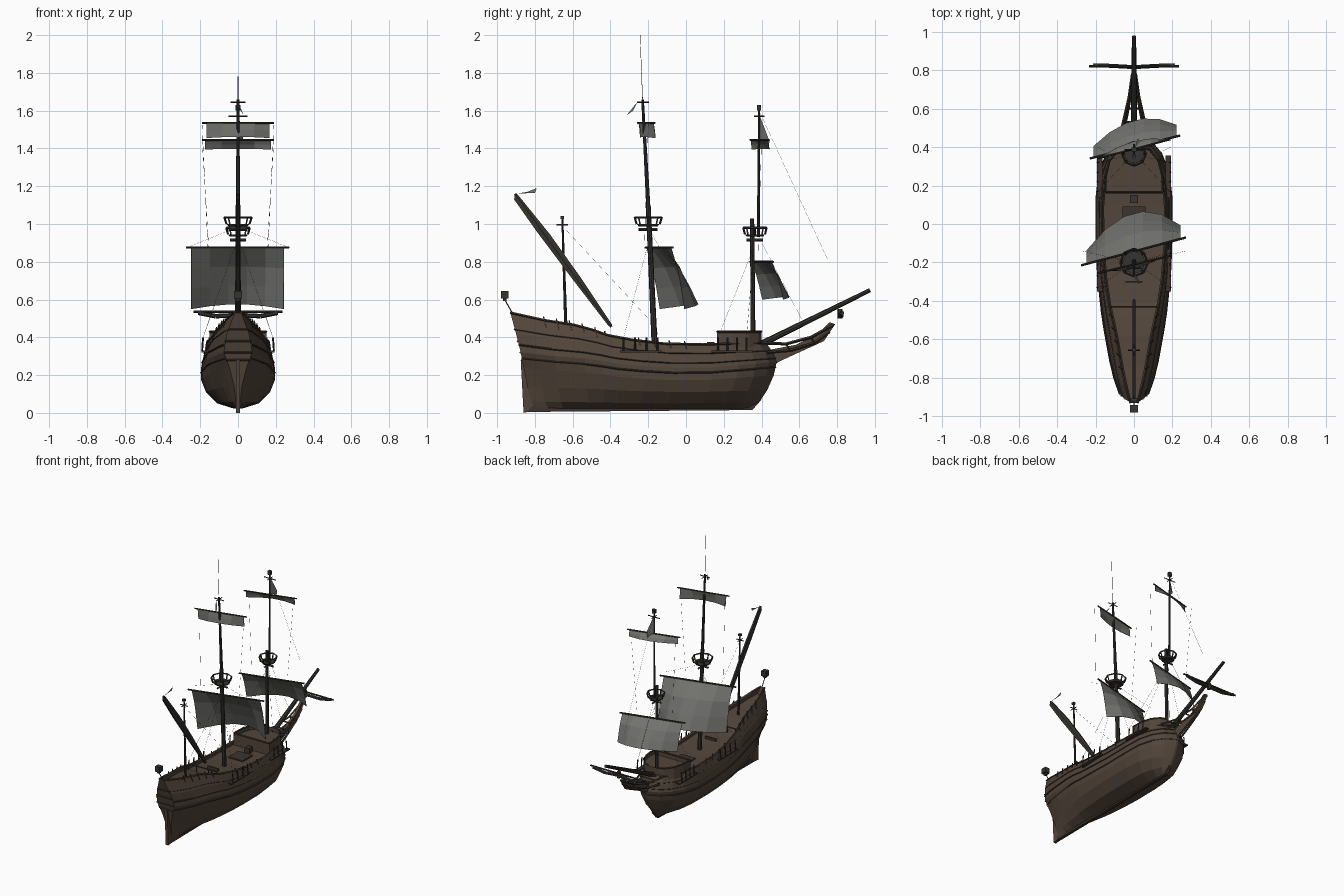
import bpy, bmesh, math
from mathutils import Vector, Matrix

if "Cube" in bpy.data.objects:
    bpy.data.objects.remove(bpy.data.objects["Cube"])


def material(name, rgb):
    m = bpy.data.materials.new(name)
    m.diffuse_color = (*rgb, 1)
    m.use_nodes = True
    m.node_tree.nodes["Principled BSDF"].inputs["Base Color"].default_value = m.diffuse_color
    return m


WOOD = material("brown_wood", (0.085, 0.06, 0.043))
DARK = material("dark_wood", (0.045, 0.034, 0.027))
SPAR = material("spar", (0.035, 0.033, 0.028))
SAIL = material("canvas", (0.17, 0.17, 0.16))


def finish(name, bm, mat, thickness=0):
    bmesh.ops.recalc_face_normals(bm, faces=bm.faces)
    me = bpy.data.meshes.new(name)
    bm.to_mesh(me)
    bm.free()
    ob = bpy.data.objects.new(name, me)
    bpy.context.collection.objects.link(ob)
    me.materials.append(mat)
    if thickness:
        s = ob.modifiers.new("thickness", 'SOLIDIFY')
        s.thickness, s.offset = thickness, -1
    return ob


def add_rod(bm, p, q, r1, r2=None, n=6):
    p, q = Vector(p), Vector(q)
    d = q - p
    m = Matrix.Translation((p + q) / 2) @ d.to_track_quat('Z', 'Y').to_matrix().to_4x4()
    bmesh.ops.create_cone(bm, cap_ends=True, segments=n, radius1=r1,
                          radius2=r1 if r2 is None else r2, depth=d.length, matrix=m)


def rods(name, paths, r, mat, n=6, mirror=False):
    bm = bmesh.new()
    for path in paths:
        for sx in ((1, -1) if mirror else (1,)):
            pts = [(p[0] * sx, p[1], p[2]) for p in path]
            for p, q in zip(pts, pts[1:]):
                add_rod(bm, p, q, r, n=n)
    return finish(name, bm, mat)


def spar(name, p, q, r1, r2, mat=SPAR, n=8):
    bm = bmesh.new()
    add_rod(bm, p, q, r1, r2, n)
    return finish(name, bm, mat)


def boxes(name, items, mat, mirror=False):
    bm = bmesh.new()
    for c, s in items:
        for sx in ((1, -1) if mirror else (1,)):
            m = Matrix.Translation((c[0] * sx, c[1], c[2])) @ Matrix.Diagonal((*s, 1))
            bmesh.ops.create_cube(bm, size=1, matrix=m)
    return finish(name, bm, mat)


def plate(name, outline, width, mat):
    """Side profile (y, z) extruded across x."""
    bm = bmesh.new()
    f = bm.faces.new([bm.verts.new((-width / 2, y, z)) for y, z in outline])
    new = bmesh.ops.extrude_face_region(bm, geom=[f])["geom"]
    bmesh.ops.translate(bm, vec=(width, 0, 0),
                        verts=[v for v in new if isinstance(v, bmesh.types.BMVert)])
    return finish(name, bm, mat)


def grid(bm, rows):
    vs = [[bm.verts.new(p) for p in row] for row in rows]
    for a, b in zip(vs, vs[1:]):
        for i in range(len(a) - 1):
            bm.faces.new((a[i], a[i + 1], b[i + 1], b[i]))
    return vs


def lerp(table, x):
    for (a, va), (b, vb) in zip(table, table[1:]):
        if x <= b:
            return va + (vb - va) * (x - a) / (b - a)
    return table[-1][1]


# Hull levels: stern y, bow y, z at stern / middle / bow, half beam, stern half width
LEVELS = [(-.80, .36, .025, .022, .025, .02, .008), (-.82, .39, .06, .05, .06, .11, .012),
          (-.84, .43, .14, .11, .12, .17, .02), (-.86, .465, .24, .17, .20, .195, .045),
          (-.875, .48, .32, .235, .27, .195, .075), (-.90, .46, .42, .30, .32, .182, .07),
          (-.93, .425, .53, .36, .37, .165, .035)]
FULL = [(0, 0), (.06, .3), (.15, .55), (.3, .82), (.45, .96), (.6, 1), (.75, 1),
        (.85, .93), (.92, .76), (.97, .48), (1, 0)]
RISE = [(0, 1), (.13, .77), (.25, .62), (.32, .47), (.38, .3), (.54, .06), (.7, 0), (1, 0)]
STATIONS = [0, .06, .13, .25, .32, .38, .48, .6, .75, .85, .92, .97, 1]


def hull_point(level, t, side=1):
    i = min(int(level), len(LEVELS) - 2)
    k = level - i
    ys, yb, zs, zm, zb, hw, sw = [a + (b - a) * k for a, b in zip(LEVELS[i], LEVELS[i + 1])]
    end = sw if t < .6 else .008
    x = end + (hw - end) * lerp(FULL, t) ** (1.6 - .1 * level)
    x *= 1 - .5 * max(0, level - 4.5) / 1.5 * lerp(RISE, t)  # tumblehome aft
    z = zm + (zs - zm) * lerp(RISE, t) + (zb - zm) * max(0, (t - .7) / .3)
    return (x * side, ys + (yb - ys) * t, z)


# Hull shell with closed transom
bm = bmesh.new()
n = len(LEVELS)
rows = grid(bm, [[hull_point(i, t, -1) for i in reversed(range(n))] +
                 [hull_point(i, t) for i in range(n)] for t in STATIONS])
for end in (rows[0], rows[-1]):
    for i in range(n - 1):
        bm.faces.new((end[i], end[i + 1], end[-2 - i], end[-1 - i]))
finish("hull", bm, WOOD, .01)

# Decks, wales and cap rail following the hull
bm = bmesh.new()
grid(bm, [[hull_point(5.55, t, s) for s in (-1, 1)] for t in STATIONS])
finish("main_deck", bm, WOOD)
for name, lv, r in (("lower_wale", 3.6, .005), ("middle_wale", 4.4, .005),
                    ("upper_wale", 5.2, .005), ("cap_rail", 6, .007)):
    rods(name, [[hull_point(lv, t) for t in STATIONS]], r, DARK, 4, True)
rods("transom_bands", [[hull_point(l, 0, -1), hull_point(l, 0)] for l in (3.5, 4, 4.6, 5.2)],
     .007, DARK, 4)

# Keel and rudder
plate("keel", [(-.84, .005), (.35, .015), (.40, .07), (.36, .08), (-.8, .05)], .022, DARK)
plate("rudder", [(-.875, .28), (-.83, .28), (-.80, .10), (-.76, .02), (-.86, 0)], .022, WOOD)

# Forecastle
bm = bmesh.new()
FC = [(.165, .158), (.25, .155), (.33, .135), (.385, .09), (.40, .05)]
fc = grid(bm, [[(-w, y, .33), (-w + .008, y, .425), (w - .008, y, .425), (w, y, .33)]
               for y, w in FC])
for r in (fc[0], fc[-1]):
    bm.faces.new(r)
bmesh.ops.delete(bm, geom=[f for f in bm.faces if all(v.co.z > .42 for v in f.verts)],
                 context='FACES_ONLY')
finish("forecastle_walls", bm, WOOD)
bm = bmesh.new()
grid(bm, [[(-w + .006, y, .395), (w - .006, y, .395)] for y, w in FC])
finish("forecastle_deck", bm, WOOD)
rods("forecastle_rail", [[(w - .008, y, .43) for y, w in FC], [(0, .165, .43), (.15, .165, .43)]],
     .006, DARK, 4, True)

# Beakhead rails, cross pieces and knee
plate("beak_knee", [(.44, .24), (.50, .275), (.62, .33), (.73, .38), (.79, .47), (.76, .48),
                    (.70, .42), (.58, .36), (.42, .33)], .018, WOOD)
rods("beak_rails", [[(.085, .40, .37), (.055, .53, .365), (.025, .66, .40), (.008, .78, .465)],
                    [(.075, .43, .32), (.04, .55, .33), (.016, .68, .37), (.008, .76, .43)]],
     .008, DARK, 4, True)
rods("beak_crossbars", [[(-w, y, z), (w, y, z)] for y, w, z in
                        ((.47, .07, .367), (.53, .055, .365), (.6, .04, .385), (.66, .025, .4))],
     .006, DARK, 4)
rods("beak_struts", [[(.055, .53, .365), (.04, .55, .33)], [(.025, .66, .40), (.016, .68, .37)]],
     .005, DARK, 4, True)

# Bowsprit with furled sail on its yard
spar("bowsprit", (0, .38, .355), (0, .975, .65), .018, .011)
spar("sprit_yard", (-.235, .82, .535), (.235, .82, .535), .006, .006)
rods("furled_sprit_sail", [[(-.21, .825, .53), (-.12, .822, .512), (0, .815, .518),
                            (.12, .822, .512), (.21, .825, .53)]], .012, SPAR)
rods("sprit_blocks", [[(0, .815, .50), (0, .815, .55)]], .014, SPAR)

# Masts
spar("main_mast", (0, -.165, .33), (0, -.2, 1.10), .016, .013)
spar("main_topmast", (0, -.195, 1.0), (0, -.23, 1.66), .012, .007)
spar("main_pole", (0, -.23, 1.66), (0, -.243, 2.0), .0015, .001)
spar("fore_mast", (0, .355, .36), (0, .35, 1.03), .013, .011)
spar("fore_topmast", (0, .383, .93), (0, .387, 1.63), .008, .005)
spar("mizzen_mast", (0, -.635, .42), (0, -.655, 1.04), .009, .005)
rods("mast_crosstrees", [[(-.04, -.23, 1.645), (.04, -.23, 1.645)], [(0, -.26, 1.645), (0, -.195, 1.645)],
                         [(-.05, .387, 1.57), (.05, .387, 1.57)], [(0, .36, 1.57), (0, .415, 1.57)],
                         [(-.03, -.655, .995), (.03, -.655, .995)], [(0, -.685, .995), (0, -.625, .995)]],
     .004, SPAR, 4)
boxes("mast_caps", [((0, .387, 1.615), (.025, .02, .03)), ((0, -.655, 1.035), (.02, .02, .015))], SPAR)


# Crow's nests: floor, rim and posts
def crows_nest(name, y, z, r):
    ring = lambda rad, h: [(rad * math.cos(a * math.pi / 4), y + rad * math.sin(a * math.pi / 4), h)
                           for a in range(9)]
    bm = bmesh.new()
    add_rod(bm, (0, y, z - .012), (0, y, z), r * .7, r * .85, 8)
    finish(name + "_floor", bm, SPAR)
    rods(name + "_trestles", [[(-r * .7, y, z - .03), (r * .7, y, z - .03)],
                              [(0, y - r * .7, z - .03), (0, y + r * .7, z - .03)]], .008, SPAR, 4)
    top, low = ring(r, z + .035), ring(r * .85, z)
    rods(name + "_rim", [top] + [[a, b] for a, b in zip(low, top)], .0055, SPAR, 4)


crows_nest("main_nest", -.2, 1.0, .072)
crows_nest("fore_nest", .365, .945, .062)


# Square sails on angled yards
def square_sail(name, a, b, drop, edge, belly, inset, r, nu=5, nv=3):
    a, b = Vector(a), Vector(b)
    spar(name + "_yard", a, b, r, r)
    bm = bmesh.new()
    rows = []
    for j in range(nv + 1):
        v = j / nv
        row = []
        for i in range(nu + 1):
            u = i / nu
            p = a.lerp(b, inset + u * (1 - 2 * inset))
            bulge = edge + (belly - edge) * 4 * u * (1 - u)
            lift = .08 * drop * math.sin(math.pi * u)
            row.append(p + Vector((0, bulge * v ** .7, (lift - drop) * v)))
        rows.append(row)
    grid(bm, rows)
    finish(name, bm, SAIL, .002)


square_sail("main_sail", (-.275, -.215, .875), (.27, -.07, .875), .325, .07, .2, .05, .006)
square_sail("fore_sail", (-.23, .34, .80), (.24, .46, .80), .2, .06, .14, .04, .006)
square_sail("main_topsail", (-.19, -.255, 1.535), (.19, -.165, 1.535), .08, .01, -.02, .06, .005, 4, 2)
square_sail("fore_topsail", (-.19, .34, 1.445), (.19, .44, 1.445), .05, .005, .04, .04, .005, 4, 2)

# Lateen yard with flat furled sail
spar("lateen_yard", (0, -.905, 1.16), (0, -.395, .455), .007, .007)
plate("furled_lateen_sail", [(-.905, 1.16), (-.89, 1.155), (-.72, .945), (-.56, .72), (-.39, .465),
                             (-.41, .46), (-.61, .72), (-.79, .96), (-.91, 1.13)], .012, SPAR)

# Small flags
for name, pts in (("main_flag", [(0, -.26, 1.64), (.02, -.28, 1.60), (.03, -.315, 1.575), (0, -.275, 1.625)]),
                  ("fore_flag", [(0, .388, 1.58), (.03, .43, 1.47), (.02, .445, 1.43), (0, .39, 1.45)]),
                  ("lateen_flag", [(0, -.90, 1.16), (0, -.84, 1.17), (0, -.79, 1.19), (0, -.80, 1.165)])):
    bm = bmesh.new()
    bm.faces.new([bm.verts.new(p) for p in pts])
    finish(name, bm, SAIL)

# Stern lantern
boxes("stern_lantern", [((0, -.96, .625), (.04, .04, .04)), ((0, -.96, .60), (.02, .02, .015))], SPAR)
spar("lantern_bracket", (0, -.92, .53), (0, -.96, .60), .003, .003)

# Deck fittings and rails
boxes("deck_fittings", [((0, .03, .338), (.12, .12, .015)), ((0, -.3, .375), (.09, .01, .02)),
                        ((0, .13, .35), (.04, .04, .05))], DARK)
rods("quarterdeck_rails", [[(0, -.43, .43), (.12, -.43, .43)], [(.12, -.43, .37), (.12, -.43, .43)],
                           [(.05, -.43, .37), (.05, -.43, .43)]], .005, DARK, 4, True)
rods("rail_posts", [[hull_point(5.6, t), Vector(hull_point(6, t)) + Vector((0, 0, .018))]
                    for t in (.13, .18, .23, .28, .33, .5, .56, .62, .68)], .004, DARK, 4, True)

# Channels with deadeyes and shrouds
CH = [(-.2, .90, [-.33, -.27, -.21, -.15]), (.36, .88, [.17, .22, .27, .32])]
boxes("channels", [((.178, sum(ys) / 4, .325), (.03, .22, .01)) for _, _, ys in CH], DARK, True)
rods("deadeyes", [[(.190, y, .33), (.185, y, .40)] for _, _, ys in CH for y in ys], .005, SPAR, 4, True)
rods("shrouds", [[(.185, y, .40), (.01, my, mz)] for my, mz, ys in CH for y in ys[::3]],
     .0006, SPAR, 3, True)

# Stays and braces
rods("stays", [[(0, .387, 1.6), (0, .75, .81)], [(0, .35, 1.0), (0, .62, .48)],
               [(0, -.655, .99), (0, -.2, .5)]], .0006, SPAR, 3)
rods("braces", [[(.19, -.2, 1.53), (.16, -.22, .88)], [(.19, .4, 1.44), (.15, .38, .80)],
                [(.27, -.14, .875), (.01, -.2, .98)]], .0006, SPAR, 3, True)
